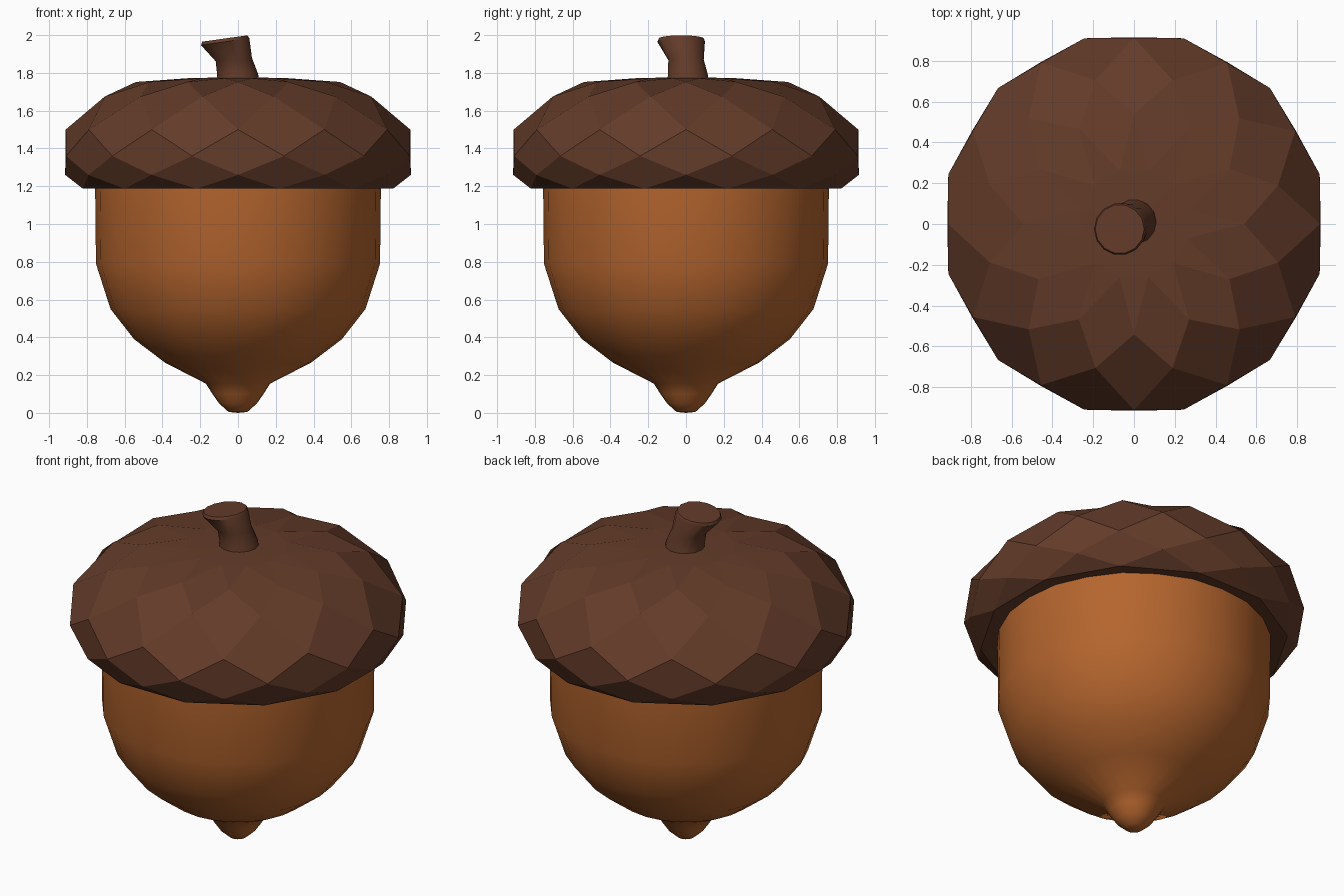
import bpy, bmesh, math

if "Cube" in bpy.data.objects:
    bpy.data.objects.remove(bpy.data.objects["Cube"])


def material(name, rgb):
    m = bpy.data.materials.new(name)
    m.diffuse_color = (*rgb, 1)
    m.use_nodes = True
    m.node_tree.nodes["Principled BSDF"].inputs["Base Color"].default_value = m.diffuse_color
    return m


NUT = material("nut orange brown", (0.46, 0.13, 0.027))
CAP = material("cap dark brown", (0.125, 0.044, 0.022))


def finish(bm, name, mat, smooth=None):
    bmesh.ops.recalc_face_normals(bm, faces=bm.faces)
    me = bpy.data.meshes.new(name)
    bm.to_mesh(me)
    bm.free()
    me.materials.append(mat)
    ob = bpy.data.objects.new(name, me)
    bpy.context.collection.objects.link(ob)
    if smooth:
        bpy.ops.object.select_all(action='DESELECT')
        ob.select_set(True)
        bpy.context.view_layer.objects.active = ob
        bpy.ops.object.shade_smooth_by_angle(angle=math.radians(smooth))
    return ob


def ring(bm, n, r, z, off=0.0, cx=0.0, cy=0.0, tilt=0.0):
    out = []
    for k in range(n):
        a = 2 * math.pi * (k + off) / n
        x, y = r * math.cos(a), r * math.sin(a)
        out.append(bm.verts.new((cx + x, cy + y, z + tilt * x)))
    return out


def bridge(bm, lo, hi):
    n = len(lo)
    for k in range(n):
        j = (k + 1) % n
        bm.faces.new((lo[k], lo[j], hi[j], hi[k]))


# Nut: lathed body with a pointed tip
profile = [(0.05, 0.005), (0.10, 0.05), (0.135, 0.10), (0.17, 0.155), (0.385, 0.265),
           (0.55, 0.39), (0.675, 0.55), (0.752, 0.79), (0.757, 1.25)]
bm = bmesh.new()
rings = [ring(bm, 24, r, z) for r, z in profile]
for a, b in zip(rings, rings[1:]):
    bridge(bm, a, b)
tip = bm.verts.new((0, 0, 0))
for k in range(24):
    bm.faces.new((tip, rings[0][(k + 1) % 24], rings[0][k]))
bm.faces.new(rings[-1])
finish(bm, "nut", NUT, 50)

# Cap: twelve-fold staggered rings joined by diamond scales
N = 12
levels = [(0.27, 1.772), (0.54, 1.752), (0.73, 1.675), (0.912, 1.50),
          (0.942, 1.36), (0.915, 1.26), (0.85, 1.187)]
bm = bmesh.new()
rings = [ring(bm, N, r, z, 0.5 * ((i + 1) % 2)) for i, (r, z) in enumerate(levels)]


def neighbours(i, k):
    # the two vertices of ring i beside vertex k of the next or previous ring
    if i % 2:
        return rings[i][k], rings[i][(k + 1) % N]
    return rings[i][k - 1], rings[i][k]


for i in range(len(rings) - 2):
    for k in range(N):
        a, b = neighbours(i + 1, k)
        bm.faces.new((rings[i][k], a, rings[i + 2][k], b))
last = len(rings) - 1
for k in range(N):
    a, b = neighbours(0, k)
    bm.faces.new((a, rings[1][k], b))
    a, b = neighbours(last, k)
    bm.faces.new((a, b, rings[last - 1][k]))
# crown centre and underside
crown = bm.verts.new((0, 0, 1.778))
for k in range(N):
    bm.faces.new((crown, rings[0][k], rings[0][(k + 1) % N]))
inner = ring(bm, N, 0.74, 1.20, 0.5)
bridge(bm, inner, rings[last])
bm.faces.new(inner)
finish(bm, "cap", CAP)

# Stem: leaning, flared, with a tilted cut end
bm = bmesh.new()
sections = [(0.115, 1.74, 0.0, 0.01), (0.108, 1.79, -0.002, 0.01),
            (0.096, 1.87, -0.022, 0.0), (0.128, 1.965, -0.068, -0.025),
            (0.12, 1.982, -0.07, -0.025)]
rings = [ring(bm, 14, r, z, 0, x, y, 0.14 * min(1, i / 3))
         for i, (r, z, x, y) in enumerate(sections)]
for a, b in zip(rings, rings[1:]):
    bridge(bm, a, b)
bm.faces.new(rings[0])
bm.faces.new(rings[-1])
finish(bm, "stem", CAP, 40)
